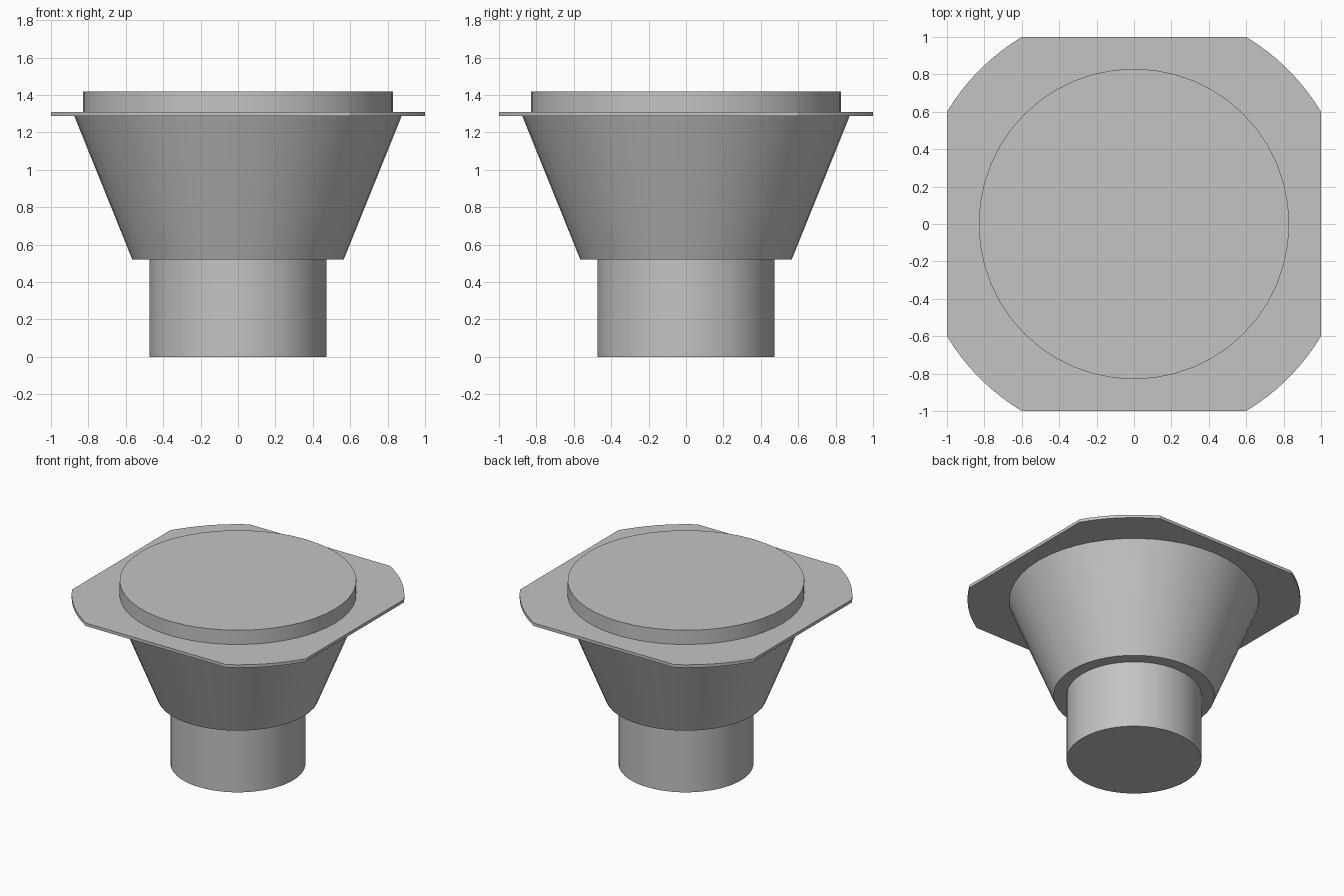
import bpy
import bmesh
import math

cube = bpy.data.objects.get("Cube")
if cube:
    bpy.data.objects.remove(cube, do_unlink=True)

grey = bpy.data.materials.new("plain_grey")
grey.use_nodes = True
colour = (0.55, 0.55, 0.55, 1)
grey.diffuse_color = colour
grey.node_tree.nodes["Principled BSDF"].inputs["Base Color"].default_value = colour


def arc(radius, start, end, steps):
    """Points along an arc about the vertical axis."""
    angles = [start + (end - start) * i / steps for i in range(steps + 1)]
    return [(radius * math.cos(a), radius * math.sin(a)) for a in angles]


def circle(radius, sides=48):
    return arc(radius, 0, math.tau, sides)[:-1]


def loft(name, bottom, top, z0, z1):
    """Solid between two outlines with equal point counts."""
    bm = bmesh.new()
    low = [bm.verts.new((x, y, z0)) for x, y in bottom]
    high = [bm.verts.new((x, y, z1)) for x, y in top]
    bm.faces.new(low[::-1])
    bm.faces.new(high)
    n = len(low)
    for i in range(n):
        j = (i + 1) % n
        bm.faces.new((low[i], low[j], high[j], high[i]))
    mesh = bpy.data.meshes.new(name)
    bm.to_mesh(mesh)
    bm.free()
    mesh.materials.append(grey)
    obj = bpy.data.objects.new(name, mesh)
    bpy.context.collection.objects.link(obj)
    bpy.ops.object.select_all(action="DESELECT")
    obj.select_set(True)
    bpy.context.view_layer.objects.active = obj
    bpy.ops.object.shade_smooth_by_angle(angle=math.radians(25))
    return obj


# Outlet pipe, tapered body and raised rim
loft("outlet_pipe", circle(0.473), circle(0.473), 0, 0.52)
loft("tapered_body", circle(0.565), circle(0.875), 0.52, 1.287)
loft("raised_rim", circle(0.83), circle(0.83), 1.31, 1.42)

# Square flange with corners rounded about the centre
corner = math.atan2(0.6, 1)
flange = []
for quarter in range(4):
    turn = quarter * math.pi / 2
    flange += arc(math.hypot(1, 0.6), turn + corner, turn + math.pi / 2 - corner, 8)
loft("flange", flange, flange, 1.287, 1.31)
